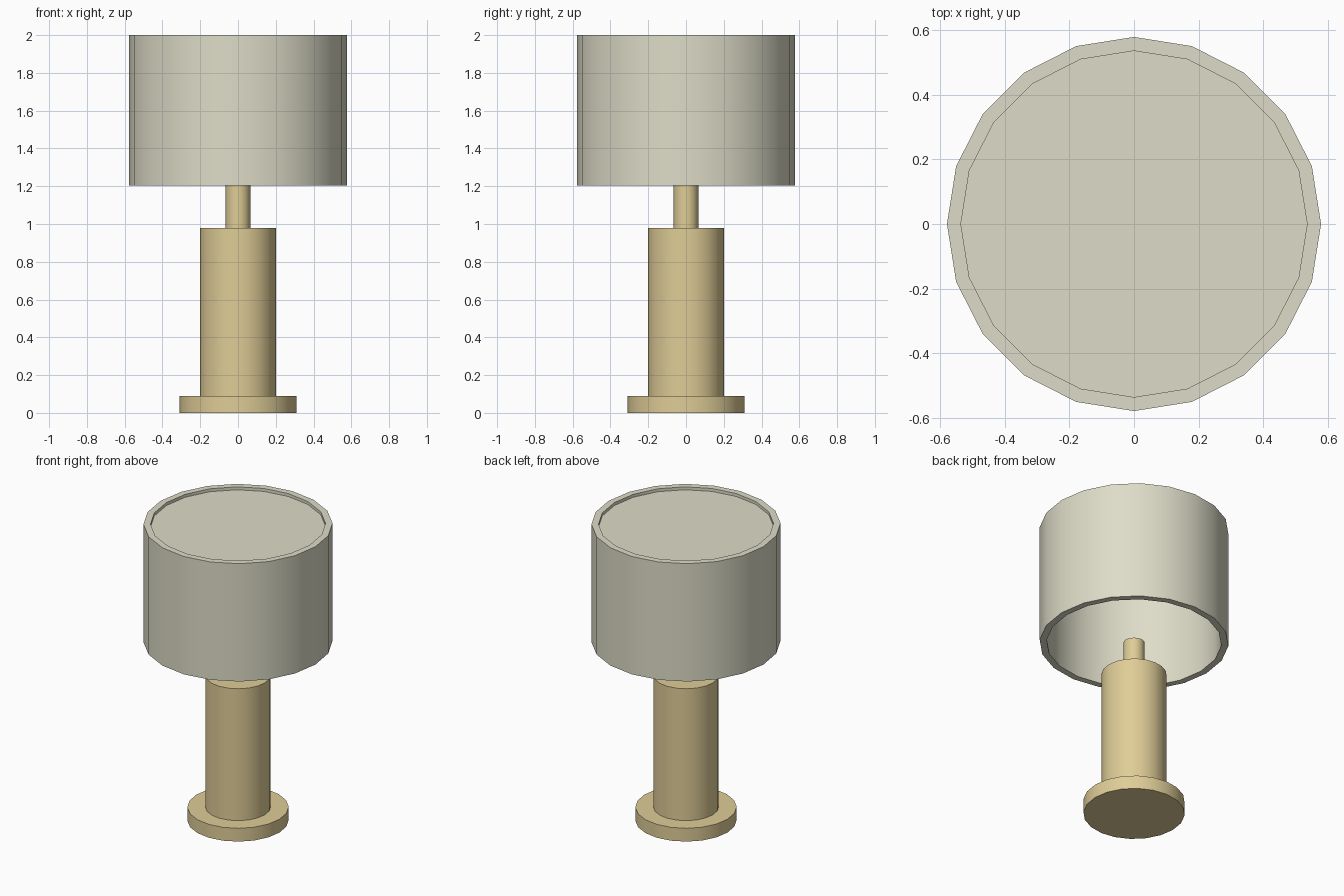
import bpy
import bmesh
import math

SIDES = 20

cube = bpy.data.objects.get("Cube")
if cube:
    bpy.data.objects.remove(cube, do_unlink=True)


def make_material(name, color):
    mat = bpy.data.materials.new(name)
    mat.use_nodes = True
    mat.diffuse_color = color
    mat.node_tree.nodes["Principled BSDF"].inputs["Base Color"].default_value = color
    return mat


def lathe(name, profile, mat):
    """Turn (radius, height) points around z; a zero radius closes the end."""
    bm = bmesh.new()
    rings = []
    for r, z in profile:
        count = SIDES if r > 0 else 1
        rings.append([bm.verts.new((r * math.cos(math.tau * i / SIDES),
                                    r * math.sin(math.tau * i / SIDES), z))
                      for i in range(count)])
    for low, high in zip(rings, rings[1:]):
        if len(low) == 1:
            bm.faces.new(high[::-1])
        elif len(high) == 1:
            bm.faces.new(low)
        else:
            for i in range(SIDES):
                j = (i + 1) % SIDES
                bm.faces.new((low[i], low[j], high[j], high[i]))
    # Flat caps need no centre point
    bmesh.ops.delete(bm, geom=[v for v in bm.verts if not v.link_faces], context='VERTS')
    bmesh.ops.recalc_face_normals(bm, faces=bm.faces)
    mesh = bpy.data.meshes.new(name)
    bm.to_mesh(mesh)
    bm.free()
    mesh.materials.append(mat)
    obj = bpy.data.objects.new(name, mesh)
    bpy.context.collection.objects.link(obj)
    bpy.ops.object.select_all(action='DESELECT')
    obj.select_set(True)
    bpy.context.view_layer.objects.active = obj
    bpy.ops.object.shade_smooth_by_angle(angle=math.radians(30))
    return obj


def cylinder(name, radius, bottom, top, mat):
    return lathe(name, [(0, bottom), (radius, bottom), (radius, top), (0, top)], mat)


tan = make_material("warm tan", (0.74, 0.61, 0.31, 1))
cream = make_material("pale cream", (0.73, 0.72, 0.58, 1))

# Stand
cylinder("base", 0.31, 0, 0.09, tan)
cylinder("body", 0.2, 0.09, 0.98, tan)
cylinder("stem", 0.065, 0.98, 1.205, tan)

# Hollow shade, closed by a disc set just below the top rim
OUTER, INNER, BOTTOM, TOP = 0.578, 0.535, 1.205, 2.0
lathe("shade", [(OUTER, BOTTOM), (OUTER, TOP), (INNER, TOP),
                (INNER, BOTTOM), (OUTER, BOTTOM)], cream)
cylinder("shade_top_disc", INNER, 1.96, 1.98, cream)
bpy.context.view_layer.update()
